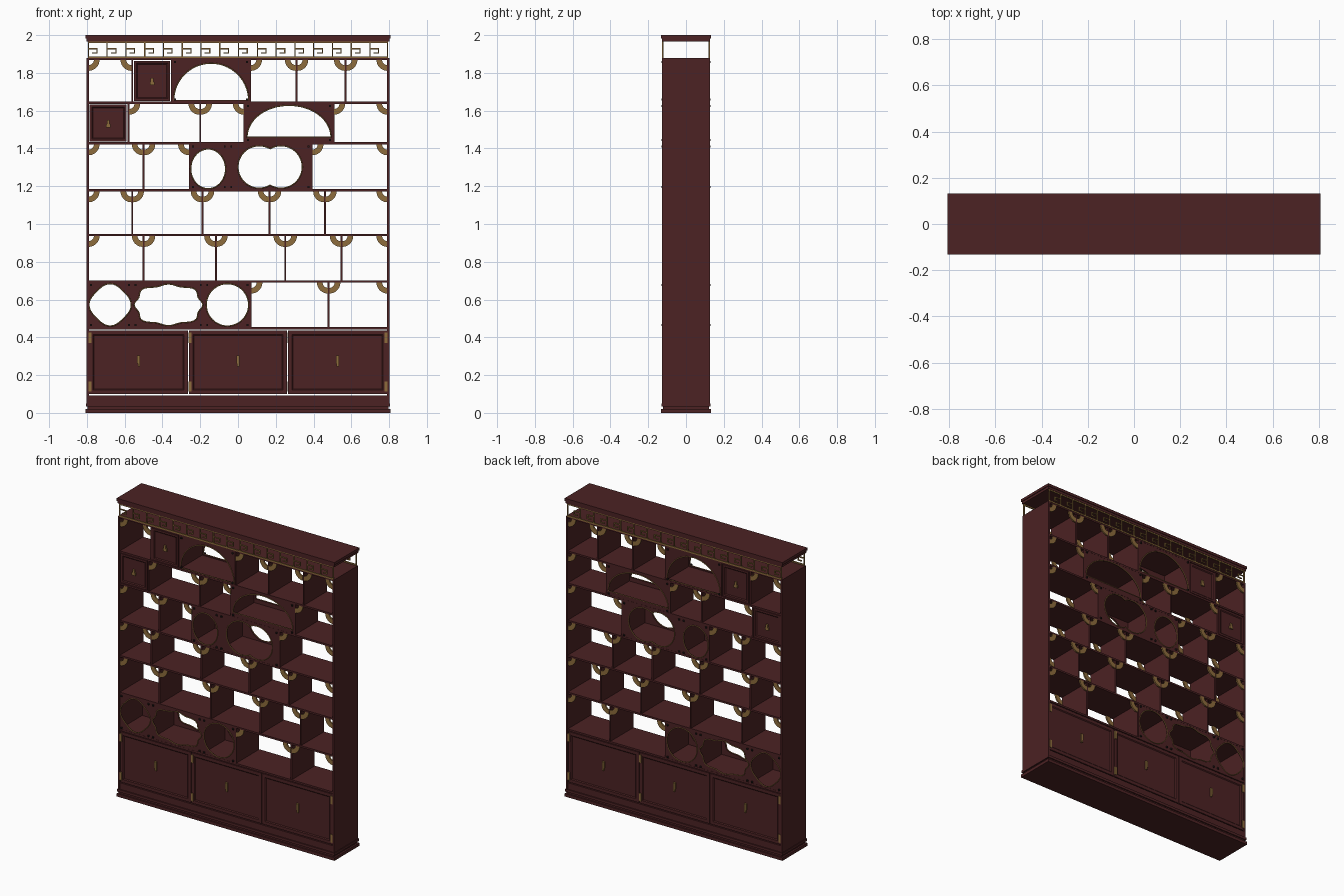
import bpy, bmesh, math
from mathutils import Matrix, Vector

cube = bpy.data.objects.get("Cube")
if cube:
    bpy.data.objects.remove(cube)


def material(name, rgb):
    m = bpy.data.materials.new(name)
    m.use_nodes = True
    m.diffuse_color = (*rgb, 1)
    bsdf = next(n for n in m.node_tree.nodes if n.type == 'BSDF_PRINCIPLED')
    bsdf.inputs["Base Color"].default_value = (*rgb, 1)
    return m


WOOD = material("dark red wood", (0.072, 0.016, 0.017))
BRASS = material("aged brass", (0.27, 0.15, 0.045))
STUD = material("dark stud", (0.02, 0.012, 0.012))
TURN = Matrix.Rotation(math.pi, 4, 'Z')


def add(name, mesh, mat):
    mesh.materials.clear()
    mesh.materials.append(mat)
    ob = bpy.data.objects.new(name, mesh)
    bpy.context.collection.objects.link(ob)
    return ob


def boxes(name, items, mat):
    """One object from (x0, x1, y0, y1, z0, z1) blocks."""
    bm = bmesh.new()
    for x0, x1, y0, y1, z0, z1 in items:
        m = Matrix.Translation(((x0 + x1) / 2, (y0 + y1) / 2, (z0 + z1) / 2))
        bmesh.ops.create_cube(bm, size=1, matrix=m @ Matrix.Diagonal((x1 - x0, y1 - y0, z1 - z0, 1)))
    mesh = bpy.data.meshes.new(name)
    bm.to_mesh(mesh)
    bm.free()
    return add(name, mesh, mat)


def outline(name, loops, y, mat, thick=0.008, tube=0):
    """Filled upright plate, or a round trim when tube is given."""
    cu = bpy.data.curves.new(name, 'CURVE')
    cu.dimensions = '3D' if tube else '2D'
    if tube:
        cu.bevel_depth, cu.bevel_resolution = tube, 1
    else:
        cu.fill_mode, cu.extrude = 'BOTH', thick / 2
    for pts in loops:
        sp = cu.splines.new('POLY')
        sp.points.add(len(pts) - 1)
        for p, (x, z) in zip(sp.points, pts):
            p.co = (x, z, 0, 1)
        sp.use_cyclic_u = True
    tmp = bpy.data.objects.new(name + "_path", cu)
    bpy.context.collection.objects.link(tmp)
    dg = bpy.context.evaluated_depsgraph_get()
    mesh = bpy.data.meshes.new_from_object(tmp.evaluated_get(dg))
    bpy.data.objects.remove(tmp)
    mesh.transform(Matrix.Translation((0, y, 0)) @ Matrix.Rotation(math.pi / 2, 4, 'X'))
    ob = add(name, mesh, mat)
    if tube:
        mesh.shade_smooth()
    return ob


def arc(cx, cz, rx, rz, a0=0, a1=360, n=48, shape=lambda t: 1):
    ts = [math.radians(a0 + (a1 - a0) * i / n) for i in range(n + 1)]
    if a1 - a0 == 360:
        ts.pop()
    return [(cx + rx * shape(t) * math.cos(t), cz + rz * shape(t) * math.sin(t)) for t in ts]


def rect(x0, x1, z0, z1):
    return [(x0, z0), (x1, z0), (x1, z1), (x0, z1)]


def door(name, x0, x1, z0, z1, border, back):
    """Door leaf with a sunken framed panel."""
    if back:
        x0, x1 = -x1, -x0
    # mirrored position first, so that the half turn brings it home
    ob = boxes(name, [(x0, x1, -0.122, -0.108, z0, z1)], WOOD)
    bm = bmesh.new()
    bm.from_mesh(ob.data)
    bm.normal_update()
    face = [min(bm.faces, key=lambda f: f.calc_center_median().y)]
    bmesh.ops.inset_region(bm, faces=face, thickness=border)
    bmesh.ops.inset_region(bm, faces=face, thickness=0.008, depth=-0.005)
    bm.to_mesh(ob.data)
    bm.free()
    if back:
        ob.data.transform(TURN)


# carcass
HW, D = 0.795, 0.126
for name, s in (("left", 1), ("right", -1)):
    xs = sorted((s * 0.79, s * 0.802))
    boxes(name + "_side", [(*xs, -D, D, 0.045, 1.88)], WOOD)


def moulding(name, steps):
    boxes(name, [(-x, x, -y, y, a, b) for x, y, a, b in steps], WOOD)


moulding("plinth", [(0.808, 0.132, 0, 0.02), (0.797, 0.122, 0.02, 0.033),
                    (0.806, 0.13, 0.033, 0.05), (0.795, 0.123, 0.05, 0.093)])
moulding("crown", [(0.808, 0.132, 1.982, 2), (0.803, 0.128, 1.966, 1.982)])

# shelf rows from the top: bottom height, divider positions, closed cells
levels = [1.874, 1.642, 1.427, 1.178, 0.942, 0.695, 0.448]
rows = [((-0.56, -0.35, 0.065, 0.31, 0.57), {1, 2}),
        ((-0.58, -0.2, 0.035, 0.505), {0, 3}),
        ((-0.5, -0.255, -0.053, 0.39), {2, 3}),
        ((-0.56, -0.188, 0.167, 0.46), set()),
        ((-0.5, -0.117, 0.25, 0.548), set()),
        ((-0.56, -0.18, 0.067, 0.48), {0, 1, 2})]
boxes("shelves", [(-HW, HW, -0.123, 0.123, z - 0.006, z + 0.006) for z in levels], WOOD)

dividers, brackets, closed = [], [], {}
for r, (xs, shut) in enumerate(rows):
    top, low = levels[r], levels[r + 1]
    dividers += [(x - 0.005, x + 0.005, -0.12, 0.12, low, top) for x in xs]
    edges = [-HW, *xs, HW]
    for c, (a, b) in enumerate(zip(edges, edges[1:])):
        if c in shut:
            closed[r, c] = (a, b, low, top)
            continue
        # quarter ring brackets in both upper corners
        for x, a0 in ((a + 0.004, 270), (b - 0.004, 180)):
            z = top - 0.005
            brackets.append(arc(x, z, 0.058, 0.058, a0, a0 + 90, 10)
                            + arc(x, z, 0.028, 0.028, a0, a0 + 90, 10)[::-1])
boxes("dividers", dividers, WOOD)


def lobed(t):
    p = (abs(math.cos(t)) ** 2.5 + abs(math.sin(t)) ** 2.5) ** -0.4
    return p * (0.95 + 0.05 * math.cos(8 * t))


# openings of the pierced panels
half = math.degrees(math.acos(0.058 / 0.112))
openings = {
    "tall_arch": ((0, 2), arc(-0.142, 1.655, 0.198, 0.196, 0, 180)),
    "low_arch": ((1, 3), arc(0.27, 1.46, 0.222, 0.168, 0, 180)),
    "oval": ((2, 2), arc(-0.158, 1.292, 0.092, 0.105)),
    "twin_circle": ((2, 3), arc(0.112, 1.302, 0.112, 0.112, half, 360 - half)
                    + arc(0.228, 1.302, 0.112, 0.112, half - 180, 180 - half)),
    "four_lobe": ((5, 0), arc(-0.677, 0.572, 0.112, 0.112,
                              shape=lambda t: 0.95 + 0.05 * math.cos(4 * t))),
    "eight_lobe": ((5, 1), arc(-0.368, 0.572, 0.182, 0.11, n=80, shape=lobed)),
    "circle": ((5, 2), arc(-0.056, 0.572, 0.112, 0.112)),
}

for side, s in (("front", -1), ("back", 1)):
    back = s > 0
    outline(side + "_corner_brackets", brackets, s * 0.118, BRASS, 0.01)

    # pierced panels with brass trim and corner studs
    studs = []
    for name, (cell, hole) in openings.items():
        a, b, low, top = closed[cell]
        outline(f"{side}_{name}_panel", [rect(a, b, low, top), hole], s * 0.118, WOOD)
        outline(f"{side}_{name}_trim", [hole], s * 0.122, BRASS, tube=0.003)
        ys = sorted((s * 0.12, s * 0.13))
        studs += [(x - 0.005, x + 0.005, *ys, z - 0.005, z + 0.005)
                  for x in (a + 0.017, b - 0.017) for z in (low + 0.017, top - 0.017)]
    boxes(side + "_studs", studs, STUD)

    # small doors with knobs
    metal = []
    ys = sorted((s * 0.114, s * 0.127))
    for name, cell in (("upper", (0, 1)), ("lower", (1, 0))):
        a, b, low, top = closed[cell]
        door(f"{side}_{name}_small_door", a + 0.009, b - 0.009, low + 0.01, top - 0.01, 0.018, back)
        x, z = (a + b) / 2, (low + top) / 2 - 0.005
        metal += [(x - 0.012, x + 0.012, *ys, z - 0.018, z), (x - 0.007, x + 0.007, *ys, z, z + 0.02)]

    # three large doors with pulls and hinges
    for i, (a, b, hinge) in enumerate(((-0.788, -0.265, -0.783), (-0.26, 0.26, -0.253), (0.265, 0.788, 0.783))):
        door(f"{side}_cabinet_door_{i + 1}", a, b, 0.099, 0.437, 0.03, back)
        x, h = (a + b) / 2, -s * hinge
        metal += [(x - 0.008, x + 0.008, *ys, 0.262, 0.305), (x - 0.004, x + 0.008, *ys, 0.245, 0.262)]
        metal += [(h - 0.008, h + 0.008, *ys, z - 0.027, z + 0.027) for z in (0.14, 0.398)]
    boxes(side + "_door_fittings", metal, BRASS)

    # key fret frieze
    ys = sorted((s * 0.118, s * 0.126))
    t, n = 0.003, 16
    bars = [(-HW, HW, *ys, 1.878, 1.888), (-HW, HW, *ys, 1.958, 1.966)]
    pitch = 2 * HW / n
    for i in range(n):
        x = -HW + i * pitch
        bars.append((x, x + 2 * t, *ys, 1.888, 1.958))
        bars.append((x, x + 0.052, *ys, 1.925, 1.931))
        bars.append((x + 0.046, x + 0.052, *ys, 1.902, 1.925))
        bars.append((x + 0.022, x + 0.046, *ys, 1.902, 1.908))
    bars.append((HW - 2 * t, HW, *ys, 1.888, 1.958))
    boxes(side + "_fret_frieze", bars, BRASS)
